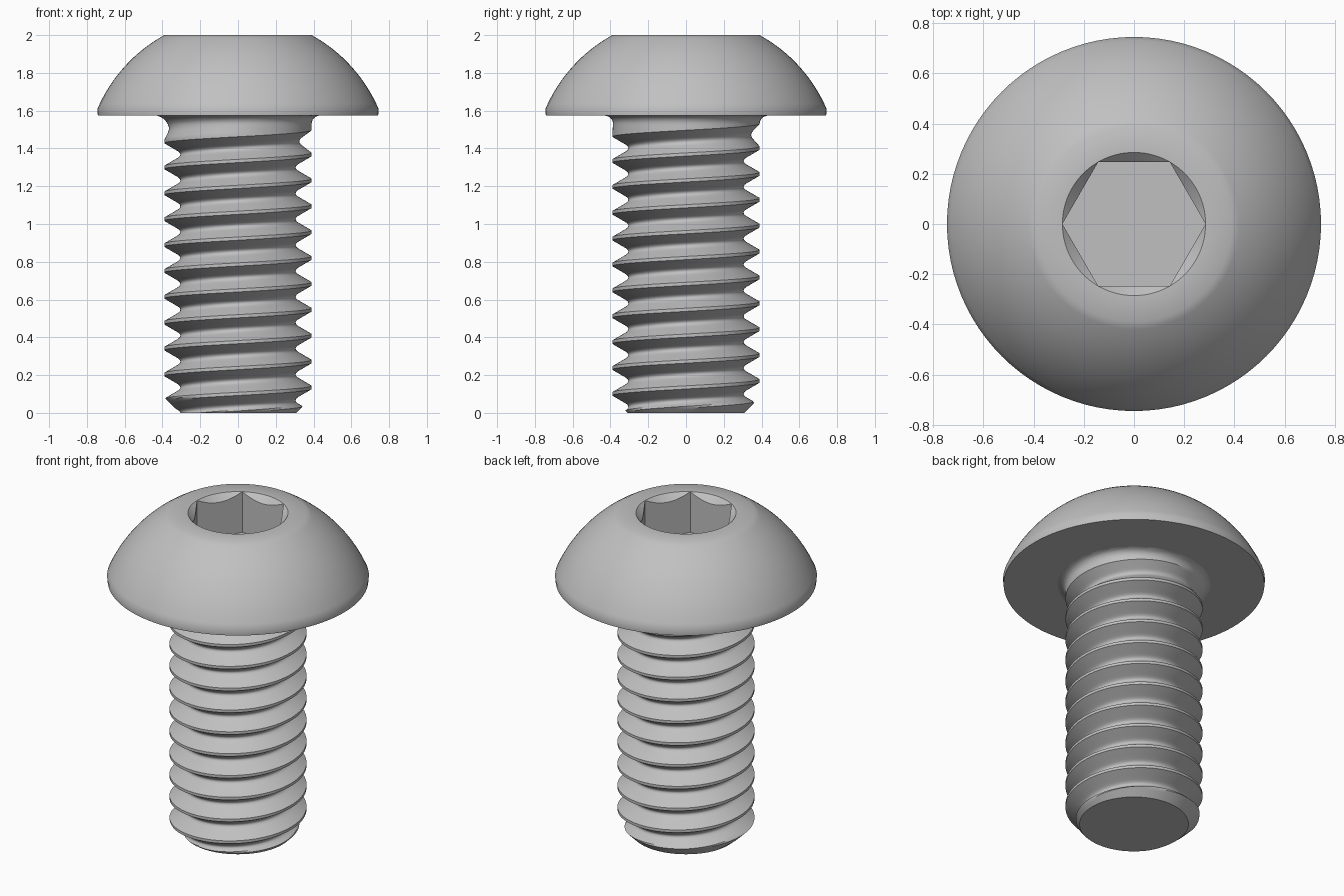
import bpy, bmesh, math

if "Cube" in bpy.data.objects:
    bpy.data.objects.remove(bpy.data.objects["Cube"], do_unlink=True)

SEGS = 96
TAU = 2 * math.pi
TOP, SEAT = 2.0, 1.575            # head top and head underside
SHANK_R, PITCH, CREST_Z = 0.39, 0.137, 0.135
FILLET, CHAMFER_R = 0.045, 0.31
HEX_APOTHEM, SOCKET_FLOOR = 0.247, 1.745
HEX_R = HEX_APOTHEM / math.cos(math.pi / 6)

steel = bpy.data.materials.new("grey steel")
steel.use_nodes = True
GREY = (0.53, 0.53, 0.53, 1)
steel.diffuse_color = GREY
steel.node_tree.nodes["Principled BSDF"].inputs["Base Color"].default_value = GREY


def grid_object(name, rows, caps):
    """Skin rows of points that run around the axis, then close the ends."""
    bm = bmesh.new()
    grid = [[bm.verts.new(p) for p in row] for row in rows]
    for low, high in zip(grid, grid[1:]):
        for i in range(SEGS):
            bm.faces.new((low[i], low[i + 1], high[i + 1], high[i]))
    bmesh.ops.remove_doubles(bm, verts=bm.verts, dist=1e-5)
    bmesh.ops.dissolve_degenerate(bm, edges=bm.edges, dist=1e-5)
    for z in caps:
        rim = [e for e in bm.edges if e.is_boundary
               and all(abs(v.co.z - z) < 1e-4 for v in e.verts)]
        bmesh.ops.holes_fill(bm, edges=rim, sides=0)
    bmesh.ops.recalc_face_normals(bm, faces=bm.faces)
    mesh = bpy.data.meshes.new(name)
    bm.to_mesh(mesh)
    bm.free()
    mesh.materials.append(steel)
    obj = bpy.data.objects.new(name, mesh)
    bpy.context.collection.objects.link(obj)
    bpy.ops.object.select_all(action="DESELECT")
    obj.select_set(True)
    bpy.context.view_layer.objects.active = obj
    bpy.ops.object.shade_smooth_by_angle(angle=math.radians(32))
    return obj


def polar(r, a, z):
    return (r * math.cos(a), r * math.sin(a), z)


angles = [TAU * i / SEGS for i in range(SEGS + 1)]


# Head: domed lathe profile with a chamfered hexagonal socket
def hex_radius(a):
    return HEX_APOTHEM / math.cos(a % (math.pi / 3) - math.pi / 6)


def ring(r, z):
    return [polar(r, a, z) for a in angles]


DOME_R = 0.81
dome_z = TOP - math.sqrt(DOME_R ** 2 - SHANK_R ** 2)
start, end = math.acos(0.745 / DOME_R), math.acos(SHANK_R / DOME_R)
head_rows = [ring(0.742, SEAT)]
for k in range(17):
    t = start + (end - start) * k / 16
    head_rows.append(ring(DOME_R * math.cos(t), dome_z + DOME_R * math.sin(t)))
head_rows.append(ring(HEX_R, TOP))
head_rows.append([polar(hex_radius(a), a, TOP - HEX_R + hex_radius(a)) for a in angles])
head_rows.append([polar(hex_radius(a), a, SOCKET_FLOOR) for a in angles])
grid_object("button_head", head_rows, (SEAT, SOCKET_FLOOR))


# Threaded shank: rows follow the helix and are clamped at both ends
def groove_depth(u):
    """Depth at u pitches from the nearest crest: flat, flank, round root."""
    if u < 0.0625:
        return 0
    if u < 0.34:
        return (u - 0.0625) * PITCH * math.sqrt(3)
    s = (0.5 - u) / 0.16
    return 0.0848 - 0.019 * s * s


def shank_radius(a, z):
    turns = (z - CREST_Z) / PITCH - a / TAU
    u = turns - math.floor(turns + 1e-7)
    groove_z = z + (0.5 - u) * PITCH
    fade = min(1, max(0, (1.545 - groove_z) / 0.14))
    r = SHANK_R - fade * groove_depth(min(abs(u), abs(1 - u)))
    rise = z - (SEAT - FILLET)
    if rise > 0:
        r += FILLET - math.sqrt(max(0, FILLET ** 2 - rise ** 2))
    return min(r, CHAMFER_R + z)


half = [0, 0.0625, 0.13, 0.2, 0.27, 0.34, 0.38, 0.42, 0.46]
steps = half + [0.5] + [1 - u for u in reversed(half[1:])]
shank_rows = []
for turn in range(-3, 13):
    for u in steps:
        row = []
        for a in angles:
            z = CREST_Z + PITCH * (turn + u + a / TAU)
            z = min(SEAT, max(0, z))
            row.append(polar(shank_radius(a, z), a, z))
        shank_rows.append(row)
grid_object("threaded_shank", shank_rows, (0, SEAT))
